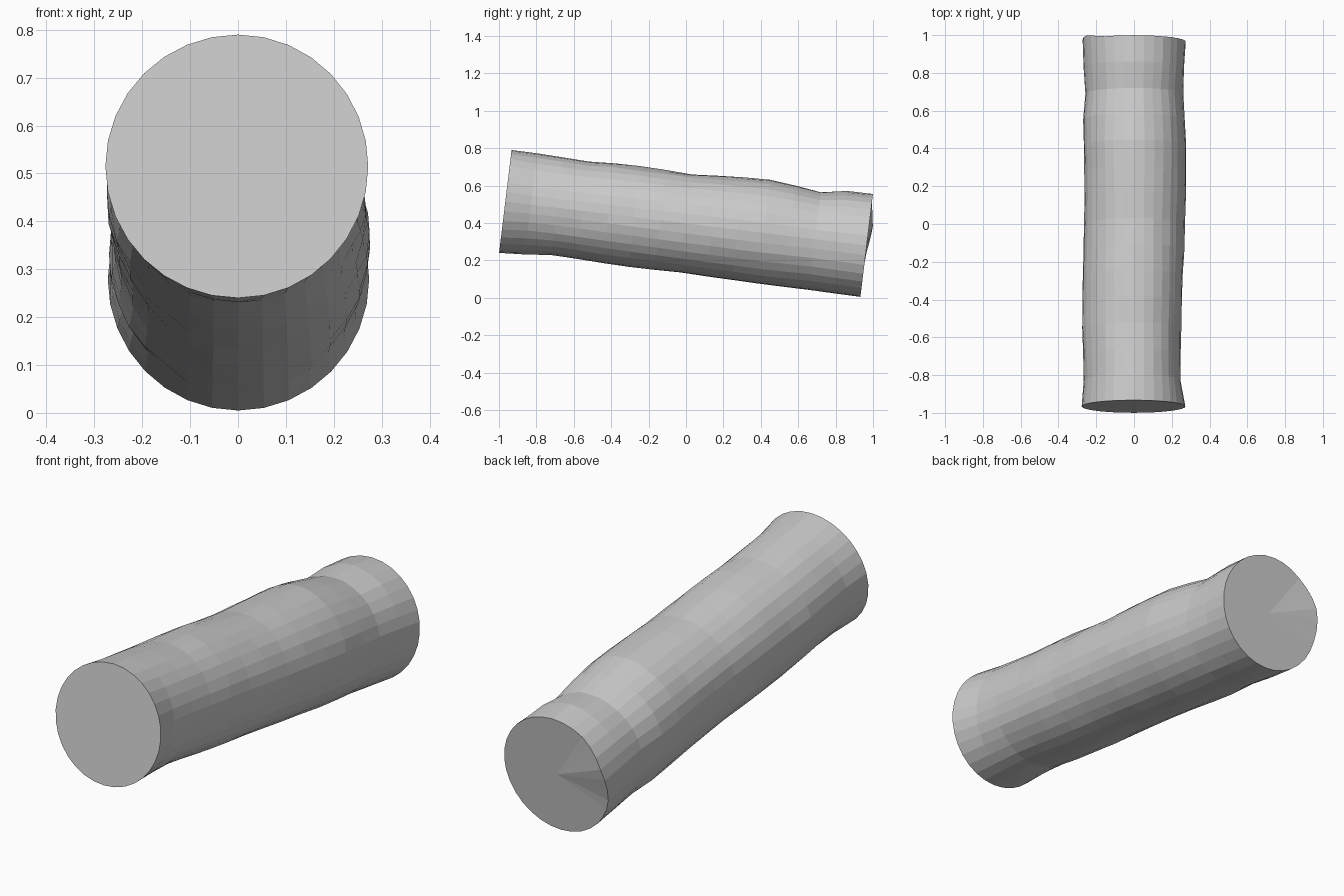
import bpy, bmesh, math, random
from mathutils import Vector

if "Cube" in bpy.data.objects:
    bpy.data.objects.remove(bpy.data.objects["Cube"])

random.seed(4)
SIDES, RINGS, RADIUS = 32, 15, 0.277
start, end = Vector((0, -0.966, 0.515)), Vector((0, 0.966, 0.28))
axis = (end - start).normalized()
side = Vector((1, 0, 0))
up = side.cross(axis)

# radial dents (thousandths) along the log: right, top, left, bottom
dents = [
    [-5, -30, -32, -28, -22, -18, -12, -7, -4, -2, -2, -8, -16, -12, -3],
    [0, -2, -6, -10, -3, -4, -8, -12, -2, 4, 8, -6, -24, -2, 0],
    [0, -12, -6, -1, -3, -6, -9, -12, -15, -15, -11, -6, -20, -12, -5],
    [0, -10, -22, -18, -12, -11, -12, -12, -9, -6, -4, -3, -2, 0, 0],
]


def radius_at(ring, angle):
    q = angle / (math.pi / 2)
    k = int(q)
    f = (1 - math.cos((q - k) * math.pi)) / 2
    a, b = dents[k % 4][ring], dents[(k + 1) % 4][ring]
    noise = random.uniform(-0.002, 0.002) if 0 < ring < RINGS - 1 else 0
    return RADIUS + (a + (b - a) * f) / 1000 + noise


# log body: rings of vertices bridged with quads
bm = bmesh.new()
rings = []
for i in range(RINGS):
    centre = start.lerp(end, i / (RINGS - 1))
    ring = []
    for j in range(SIDES):
        ang = 2 * math.pi * j / SIDES
        r = radius_at(i, ang)
        p = centre + (side * math.cos(ang) + up * math.sin(ang)) * r
        # chipped upper left edge of the back end
        if i == RINGS - 1:
            chip = max(0, 1 - abs(ang - math.radians(160)) / math.radians(35))
            p += axis * 0.022 * chip
        ring.append(bm.verts.new(p))
    rings.append(ring)
for a, b in zip(rings, rings[1:]):
    for j in range(SIDES):
        k = (j + 1) % SIDES
        bm.faces.new((a[j], a[k], b[k], b[j]))

# end caps
bm.faces.new(rings[0])
tip = bm.verts.new(end)
for j in range(SIDES):
    bm.faces.new((rings[-1][j], rings[-1][(j + 1) % SIDES], tip))
bmesh.ops.recalc_face_normals(bm, faces=bm.faces)

mesh = bpy.data.meshes.new("log")
bm.to_mesh(mesh)
bm.free()
log = bpy.data.objects.new("log", mesh)
bpy.context.collection.objects.link(log)
